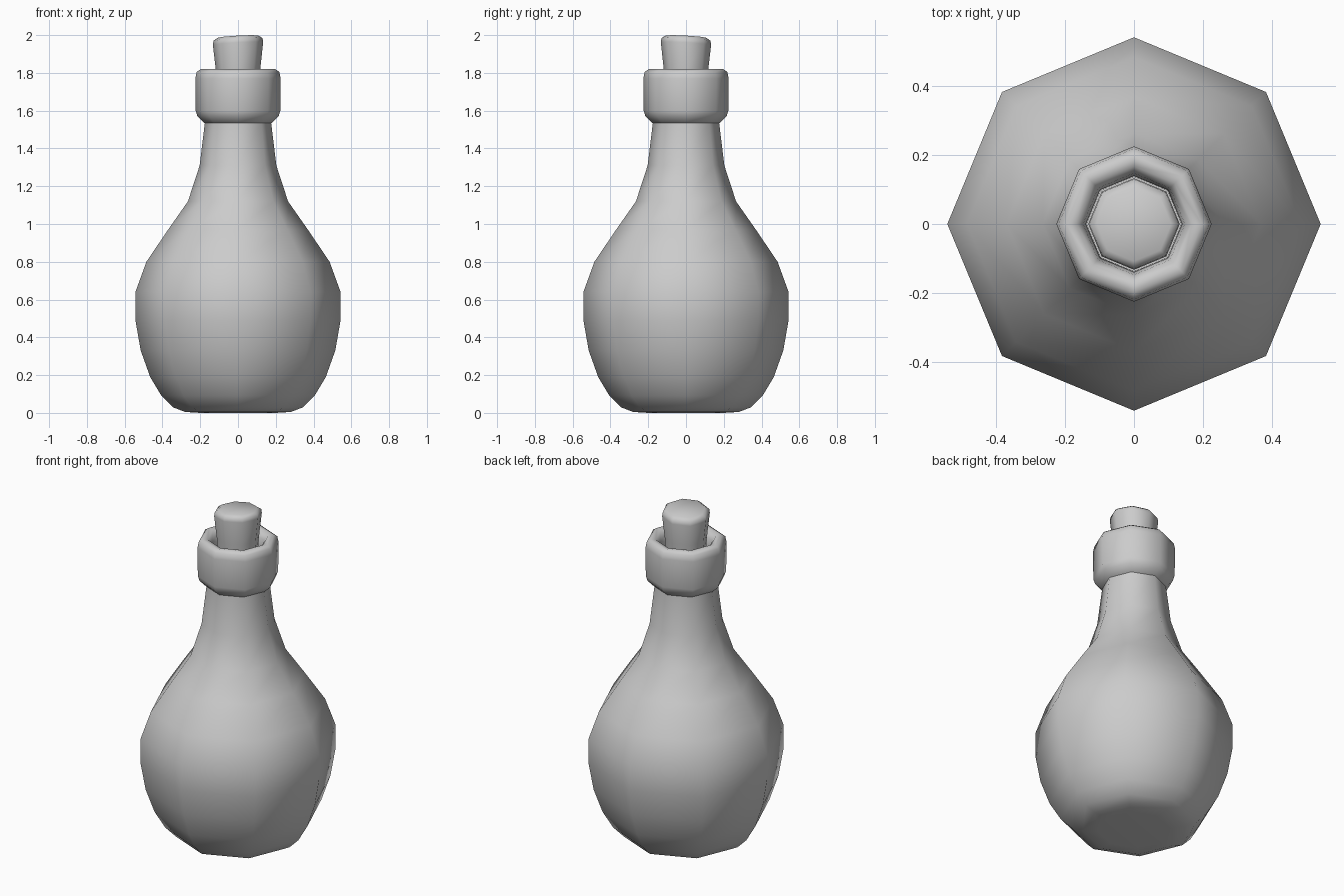
import bpy, bmesh
from math import cos, sin, pi, radians

if "Cube" in bpy.data.objects:
    bpy.data.objects.remove(bpy.data.objects["Cube"])

SIDES = 8


def lathe(name, profile, close_bottom=False, close_top=False, loop=False):
    """Revolve (radius, height) points into an eight-sided shell."""
    bm = bmesh.new()
    rings = [[bm.verts.new((r * cos(2 * pi * i / SIDES), r * sin(2 * pi * i / SIDES), z))
              for i in range(SIDES)] for r, z in profile]
    pairs = list(zip(rings, rings[1:]))
    if loop:
        pairs.append((rings[-1], rings[0]))
    for a, b in pairs:
        for i in range(SIDES):
            j = (i + 1) % SIDES
            bm.faces.new((a[i], a[j], b[j], b[i]))
    if close_bottom:
        bm.faces.new(rings[0][::-1])
    if close_top:
        bm.faces.new(rings[-1])
    bmesh.ops.recalc_face_normals(bm, faces=bm.faces)
    mesh = bpy.data.meshes.new(name)
    bm.to_mesh(mesh)
    bm.free()
    ob = bpy.data.objects.new(name, mesh)
    bpy.context.collection.objects.link(ob)
    bpy.ops.object.select_all(action='DESELECT')
    ob.select_set(True)
    bpy.context.view_layer.objects.active = ob
    bpy.ops.object.shade_smooth_by_angle(angle=radians(65))
    return ob


# Rounded body and tapering neck
lathe("bottle_body", [
    (0.20, 0.0), (0.28, 0.005), (0.345, 0.03), (0.405, 0.09), (0.465, 0.19),
    (0.515, 0.33), (0.543, 0.49), (0.543, 0.64), (0.485, 0.80), (0.37, 0.97),
    (0.265, 1.12), (0.203, 1.31), (0.175, 1.54), (0.172, 1.60)],
    close_bottom=True, close_top=True)

# Thick collar with rounded rims around the mouth
lathe("neck_collar", [
    (0.17, 1.53), (0.185, 1.54), (0.215, 1.57), (0.224, 1.60), (0.226, 1.77),
    (0.219, 1.805), (0.197, 1.82), (0.168, 1.815), (0.148, 1.785),
    (0.14, 1.74), (0.138, 1.60)], loop=True)

# Cork stopper, with a slightly slanted worn top
cork = lathe("cork_stopper", [
    (0.104, 1.58), (0.118, 1.82), (0.133, 1.95), (0.130, 1.972), (0.108, 1.987)],
    close_bottom=True, close_top=True)
for v in cork.data.vertices:
    if v.co.z > 1.9:
        v.co.z += 0.055 * (v.co.x - v.co.y)
top = max(v.co.z for v in cork.data.vertices)
for v in cork.data.vertices:
    if v.co.z > 1.9:
        v.co.z += 2.0 - top
